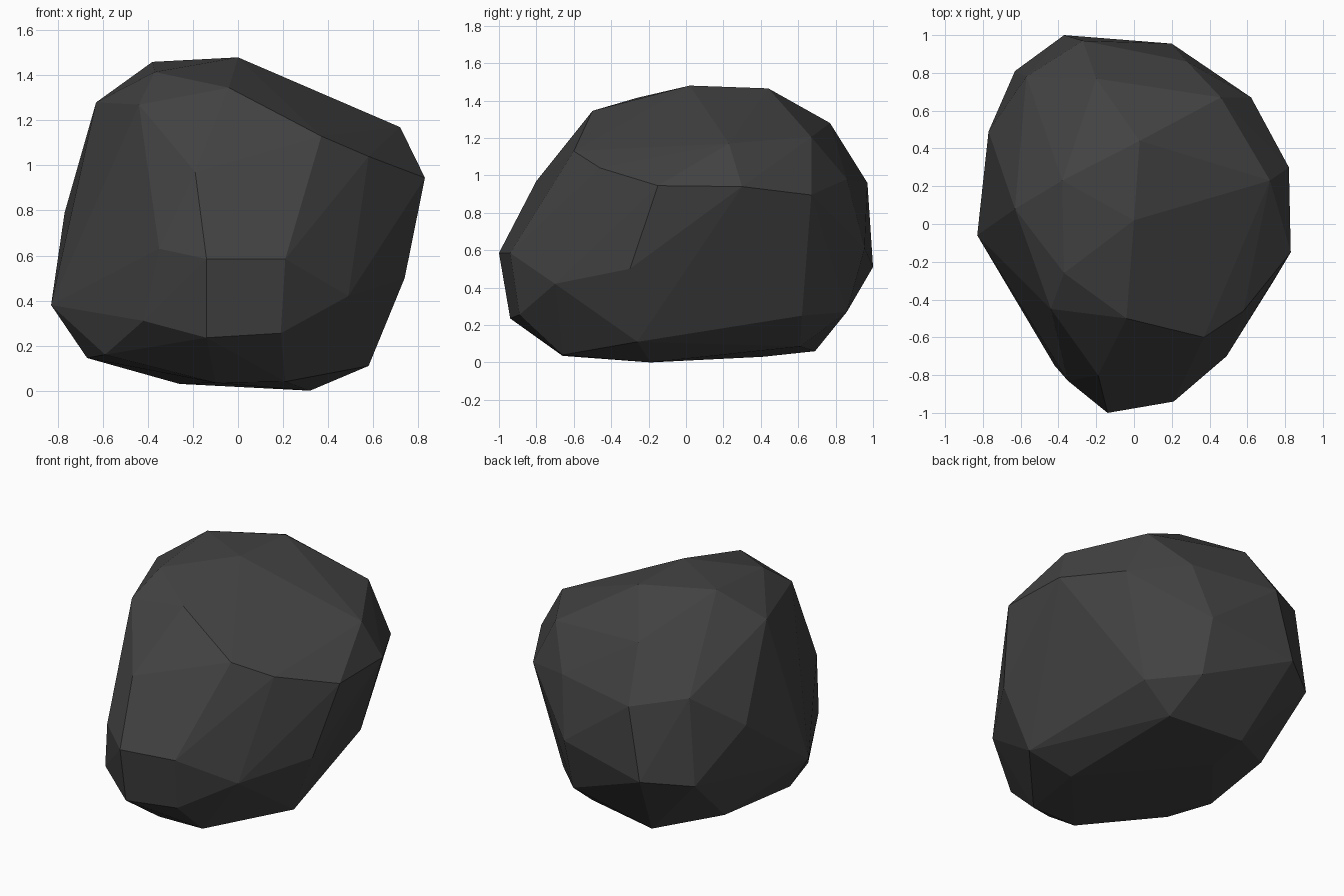
import bpy, bmesh, math

# Low-poly boulder: convex hull through its facet corners, grouped by area
crown = [(0, .02, 1.48), (.03, .44, 1.465), (-.38, .23, 1.46), (-.2, .77, 1.28),
         (-.04, -.5, 1.345), (-.37, -.26, 1.415), (-.44, -.45, 1.27),
         (-.63, .08, 1.28), (.37, -.6, 1.13), (.58, -.46, 1.04),
         (.72, .23, 1.17), (.46, .67, 1.205)]
sides = [(.83, -.15, .945), (.82, .3, .94), (.62, .67, .895), (.28, .86, .98),
         (-.27, .97, .96), (-.57, .78, 1.02), (-.77, .49, .79),
         (-.19, -.8, .97), (-.35, -.83, .63), (-.14, -1, .585),
         (.21, -.94, .585), (.74, -.3, .5), (.2, .955, .61),
         (-.37, 1, .51), (-.63, .81, .48), (-.83, -.06, .38)]
base = [(.49, -.7, .42), (-.42, -.75, .31), (-.14, -.94, .235), (.19, -.89, .255),
        (.44, .62, .25), (.2, .86, .27), (-.59, -.4, .16), (-.67, -.1, .145),
        (-.59, .45, .15), (.58, -.26, .11), (.24, .61, .085), (-.24, .69, .06),
        (-.1, -.66, .035), (.21, -.66, .04), (-.26, .41, .03), (.32, -.19, 0)]

bm = bmesh.new()
for p in crown + sides + base:
    bm.verts.new(p)
bmesh.ops.convex_hull(bm, input=bm.verts[:])
loose = [v for v in bm.verts if not v.link_faces]
bmesh.ops.delete(bm, geom=loose, context='VERTS')
# merge nearly coplanar triangles into broad flat facets
bmesh.ops.dissolve_limit(bm, angle_limit=math.radians(2),
                         verts=bm.verts[:], edges=bm.edges[:])
bmesh.ops.recalc_face_normals(bm, faces=bm.faces[:])

mesh = bpy.data.meshes.new("boulder")
bm.to_mesh(mesh)
bm.free()
boulder = bpy.data.objects.new("boulder", mesh)
bpy.context.collection.objects.link(boulder)

# Dark grey stone
stone = bpy.data.materials.new("dark grey stone")
stone.diffuse_color = (.055, .055, .055, 1)
mesh.materials.append(stone)
